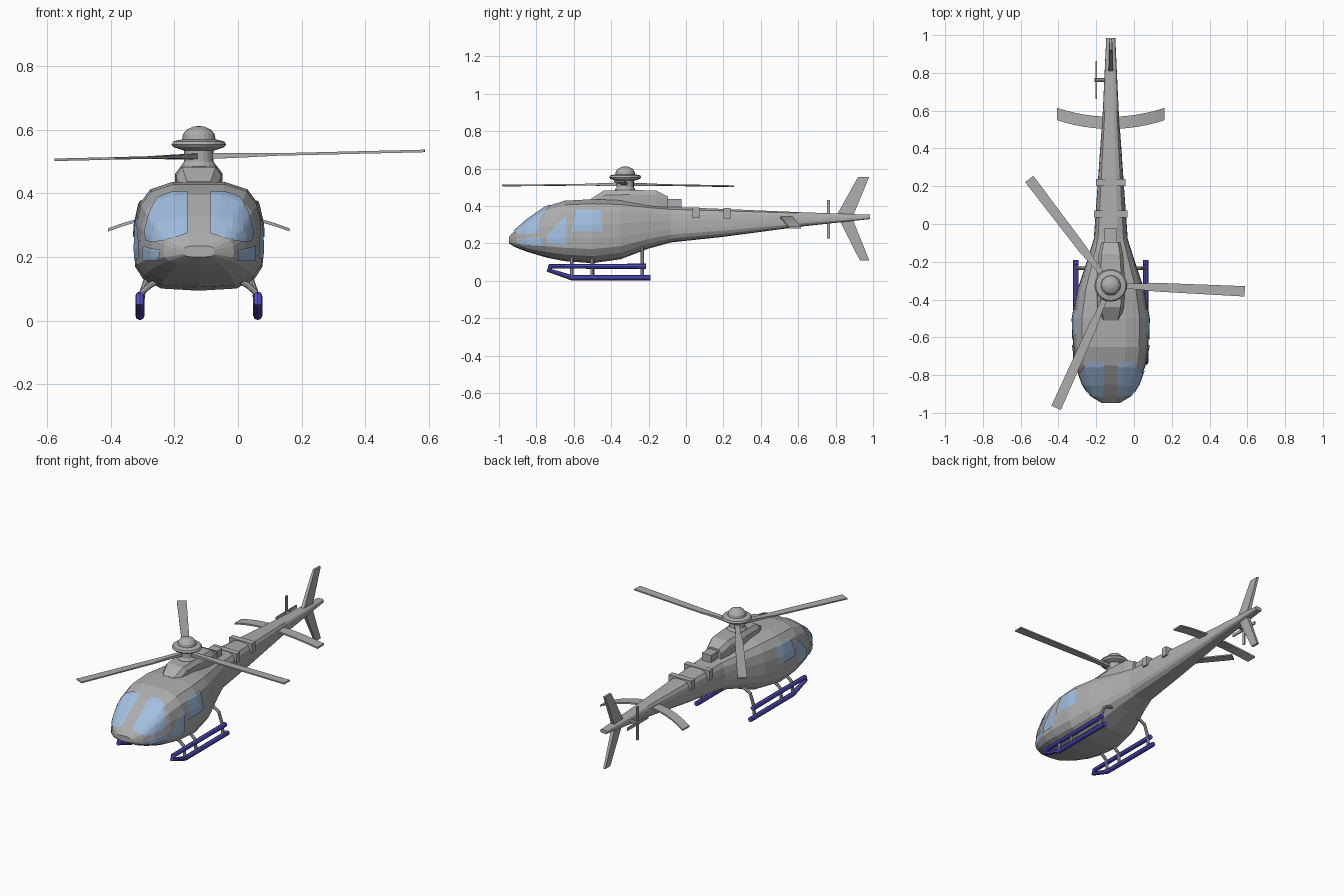
import bpy, bmesh, math
from mathutils import Vector
from mathutils.bvhtree import BVHTree

if "Cube" in bpy.data.objects:
    bpy.data.objects.remove(bpy.data.objects["Cube"])

CX = -0.123          # fuselage centre line
HUB_Y = -0.325       # main rotor position


def material(name, rgb):
    m = bpy.data.materials.new(name)
    m.diffuse_color = (*rgb, 1)
    m.use_nodes = True
    m.node_tree.nodes["Principled BSDF"].inputs["Base Color"].default_value = m.diffuse_color
    return m


GREY = material("body grey", (0.42, 0.42, 0.42))
GLASS = material("pale blue glass", (0.36, 0.52, 0.75))
BLUE = material("skid blue", (0.09, 0.08, 0.58))


def finish(name, bm, mat, recalc=True):
    if recalc:
        bmesh.ops.recalc_face_normals(bm, faces=bm.faces)
    me = bpy.data.meshes.new(name)
    bm.to_mesh(me)
    me.materials.append(mat)
    ob = bpy.data.objects.new(name, me)
    bpy.context.collection.objects.link(ob)
    return ob


def loft(name, rings, mat=GREY):
    """Skin a list of closed rings and cap both ends."""
    bm = bmesh.new()
    vs = [[bm.verts.new(p) for p in r] for r in rings]
    n = len(vs[0])
    for a, b in zip(vs, vs[1:]):
        for i in range(n):
            j = (i + 1) % n
            bm.faces.new((a[i], a[j], b[j], b[i]))
    bm.faces.new(vs[0])
    bm.faces.new(vs[-1])
    return finish(name, bm, mat)


def box(name, x, y, z):
    return loft(name, [[(x[0], b, z[0]), (x[1], b, z[0]), (x[1], b, z[1]), (x[0], b, z[1])] for b in y])


def lathe(name, profile, sides=20):
    return loft(name, [[(CX + r * math.cos(t), HUB_Y + r * math.sin(t), z)
                        for t in [2 * math.pi * i / sides for i in range(sides)]]
                       for r, z in profile])


def tube(name, pts, r, mat, sides=8):
    """Tube along a polyline with mitred joints."""
    pts = [Vector(p) for p in pts]
    rings = []
    for i, p in enumerate(pts):
        d0 = (p - pts[i - 1]).normalized() if i else None
        d1 = (pts[i + 1] - p).normalized() if i < len(pts) - 1 else None
        d = ((d0 or d1) + (d1 or d0)).normalized()
        u = d.cross(Vector((0, 1, 0)) if abs(d.y) < 0.1 else Vector((1, 0, 0))).normalized()
        w = d.cross(u)
        rings.append([p + r * (u * math.cos(t) + w * math.sin(t))
                      for t in [2 * math.pi * k / sides for k in range(sides)]])
    return loft(name, rings, mat)


# Fuselage and tail boom: one cross-section scaled along stations (y, bottom, top, half width)
SECTION = [(0, 0), (.58, .02), (.86, .11), (.98, .22), (1, .38), (.98, .61),
           (.91, .8), (.75, .93), (.4, 1), (0, 1)]
SECTION += [(-u, v) for u, v in SECTION[-2:0:-1]]
STATIONS = [(-.947, .20, .235, .05), (-.91, .178, .272, .11), (-.85, .155, .325, .148),
            (-.75, .125, .395, .184), (-.65, .105, .428, .2), (-.5, .094, .436, .204),
            (-.35, .115, .43, .178), (-.2, .172, .408, .128), (-.08, .205, .395, .09),
            (.2, .235, .384, .07), (.6, .288, .367, .042), (.985, .33, .353, .024)]
hull = loft("fuselage", [[(CX + u * w, y, b + v * (t - b)) for u, v in SECTION]
                         for y, b, t, w in STATIONS])

# Windows: thin plates projected onto the fuselage
bm = bmesh.new()
bm.from_mesh(hull.data)
TREE = BVHTree.FromBMesh(bm)
bm.free()


def sample(line, t):
    f = t * (len(line) - 1)
    i = min(int(f), len(line) - 2)
    return Vector(line[i]).lerp(Vector(line[i + 1]), f - i)


def window(name, top, bottom, side, view, n=12):
    bm = bmesh.new()
    grid, normal = [], None
    for i in range(n + 1):
        row = []
        for j in range(n + 1):
            a, z = sample(top, i / n).lerp(sample(bottom, i / n), j / n)
            if view == "front":
                start, ray = Vector((CX + side * a, -2, z)), Vector((0, 1, 0))
            else:
                start, ray = Vector((CX + side * 2, a, z)), Vector((-side, 0, 0))
            hit, nor = TREE.ray_cast(start, ray)[:2]
            if hit is None:
                hit, nor = TREE.find_nearest(start + ray * 1.3)[:2]
            normal = nor
            row.append(bm.verts.new(hit + nor * 0.005))
        grid.append(row)
    for i in range(n):
        for j in range(n):
            bm.faces.new((grid[i][j], grid[i + 1][j], grid[i + 1][j + 1], grid[i][j + 1]))
    bm.normal_update()
    bm.faces.ensure_lookup_table()
    if bm.faces[-1].normal.dot(normal) < 0:
        bmesh.ops.reverse_faces(bm, faces=bm.faces)
    finish(name, bm, GLASS, False)


for s, tag in ((1, "right"), (-1, "left")):
    window("windscreen_" + tag, [(.035, .403), (.09, .4), (.13, .383), (.153, .34), (.168, .28)],
           [(.035, .272), (.07, .26), (.11, .25), (.14, .247), (.162, .25)], s, "front")
    window("rear_door_window_" + tag, [(-.585, .375), (-.455, .375)],
           [(-.615, .262), (-.445, .262)], s, "side")
    window("front_door_window_" + tag, [(-.745, .24), (-.69, .3), (-.64, .345)],
           [(-.745, .2), (-.69, .195), (-.64, .195)], s, "side")
    window("chin_window_" + tag, [(-.9, .222), (-.78, .235)], [(-.885, .19), (-.77, .19)], s, "side")

# Engine cowling and exhaust
loft("engine_cowling", [[(CX + k * w, y, z) for k, z in
                         ((-1, .39), (1, .39), (1, t - .025), (.75, t), (-.75, t), (-1, t - .025))]
                        for y, t, w in ((-.51, .437, .05), (-.44, .482, .07), (-.3, .486, .075),
                                        (-.16, .482, .065), (-.095, .45, .05))])
box("exhaust", (CX - .032, CX + .032), (-.13, -.025), (.385, .438))

# Bands around the tail boom
box("front_boom_band", (CX - .088, CX + .088), (.035, .072), (.335, .393))
box("rear_boom_band", (CX - .078, CX + .078), (.2, .237), (.332, .39))

# Rotor mast, hub plate and dome
lathe("rotor_mast", [(.055, .45), (.055, .487), (.046, .5), (.046, .54)])
lathe("hub_plate", [(.05, .535), (.08, .545), (.086, .553), (.08, .563), (.05, .57)])
lathe("hub_dome", [(.053, .565), (.05, .585), (.038, .6), (.018, .609), (.004, .611)])

# Main rotor blades on a slightly tilted disc
for n, deg in enumerate((-2.5, 127.5, 246)):
    a = math.radians(deg)
    d, p = Vector((math.cos(a), math.sin(a), 0)), Vector((-math.sin(a), math.cos(a), 0))
    rings = []
    for r, w0, w1, h in ((.03, -.015, .015, .009), (.14, -.015, .015, .007),
                         (.24, -.022, .024, .004), (.71, -.028, .027, .004)):
        ring = []
        for w, k in ((w0, -1), (w1, -1), (w1, 1), (w0, 1)):
            q = d * r + p * w
            ring.append((CX + q.x, HUB_Y + q.y, .516 + .024 * q.x + k * h))
        rings.append(ring)
    loft("main_blade_%d" % (n + 1), rings)

# Tail rotor: shaft and crossed blades on the left side
TX, TY, TZ = -.2, .762, .33
tube("tail_rotor_shaft", [(CX, TY, TZ), (TX - .008, TY, TZ)], .011, GREY)
box("tail_blade_vertical", (TX - .004, TX + .004), (TY - .009, TY + .009), (TZ - .103, TZ + .103))
box("tail_blade_level", (TX - .004, TX + .004), (TY - .1, TY + .1), (TZ - .009, TZ + .009))

# Drooping, swept tailplane
rings = []
for i in range(-6, 7):
    t = i / 6
    x, y, z = CX + .285 * t, .503 + .047 * t * t, .34 - .055 * t * t
    rings.append([(x, y, z - .005), (x, y + .065, z - .005), (x, y + .065, z + .005), (x, y, z + .005)])
loft("tailplane", rings)

# Upper and lower fins
for name, rows in (("upper_fin", ((.80, .89, .34, .012), (.92, .98, .556, .007))),
                   ("lower_fin", ((.81, .885, .345, .012), (.93, .98, .108, .007)))):
    loft(name, [[(CX - w, y0, z), (CX + w, y0, z), (CX + w, y1, z), (CX - w, y1, z)]
                for y0, y1, z, w in rows])

# Skids and curved struts
for s, tag in ((1, "right"), (-1, "left")):
    x = CX + s * .185
    tube("skid_" + tag, [(x, -.215, .077), (x, -.725, .077), (x, -.732, .056),
                         (x, -.61, .016), (x, -.19, .016)], .0145, BLUE)
    for n, (y, z) in enumerate(((-.61, .13), (-.5, .13), (-.235, .175))):
        tube("strut_%s_%d" % (tag, n + 1),
             [(CX + s * .06, y, z + .01), (CX + s * .12, y, z), (CX + s * .155, y, z - .02),
              (CX + s * .177, y, .09), (x, y, .02)], .0095, GREY)
